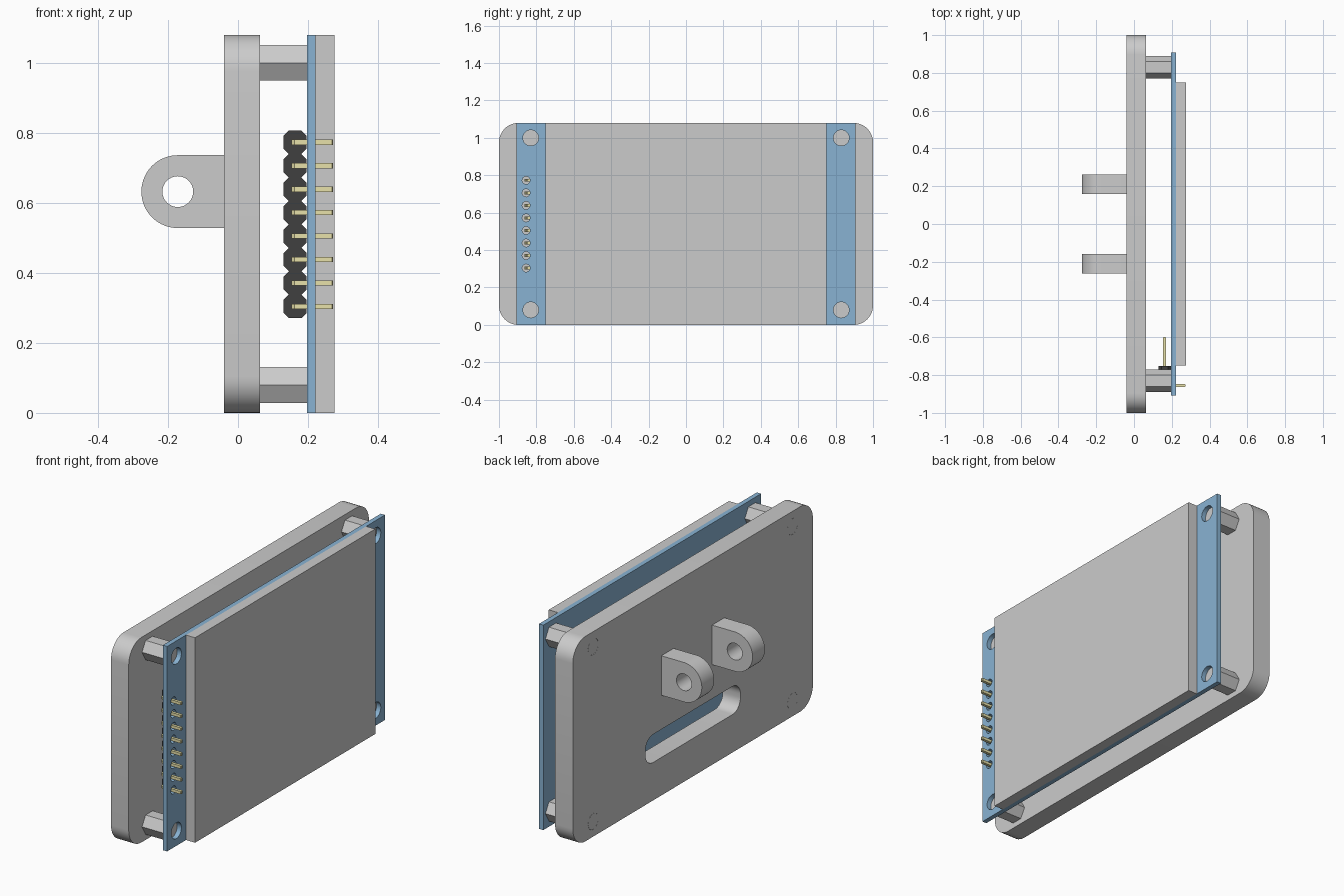
import bpy, bmesh
from math import pi, sin, cos, radians
from mathutils import Vector

if "Cube" in bpy.data.objects:
    bpy.data.objects.remove(bpy.data.objects["Cube"])


def material(name, rgb):
    m = bpy.data.materials.new(name)
    m.diffuse_color = (*rgb, 1)
    m.use_nodes = True
    m.node_tree.nodes["Principled BSDF"].inputs["Base Color"].default_value = m.diffuse_color
    return m


BLUE = material("board_blue", (0.25, 0.45, 0.65))
BLACK = material("header_black", (0.05, 0.05, 0.05))
GOLD = material("pin_gold", (0.8, 0.75, 0.4))
LIGHT = material("standoff_grey", (0.75, 0.75, 0.75))


def arc(cu, cv, r, a0, a1, n):
    return [(cu + r * cos(a0 + (a1 - a0) * i / n), cv + r * sin(a0 + (a1 - a0) * i / n))
            for i in range(n + 1)]


def circle(cu, cv, r, n=32, start=0.0):
    return arc(cu, cv, r, start, start + 2 * pi, n)[:-1]


def rect(u0, u1, v0, v1, r=0.0, n=10):
    if r == 0:
        return [(u0, v0), (u1, v0), (u1, v1), (u0, v1)]
    pts = []
    for i, (u, v) in enumerate([(u1 - r, v1 - r), (u0 + r, v1 - r), (u0 + r, v0 + r), (u1 - r, v0 + r)]):
        pts += arc(u, v, r, i * pi / 2, (i + 1) * pi / 2, n)
    return pts


def extrude(name, loops, axis, lo, hi, mat=None):
    """Fill an outline with holes and extrude it along axis 0=x (y,z), 1=y (z,x), 2=z (x,y)."""
    cu = bpy.data.curves.new(name + "_profile", 'CURVE')
    cu.dimensions = '2D'
    cu.fill_mode = 'BOTH'
    cu.extrude = (hi - lo) / 2
    for pts in loops:
        s = cu.splines.new('POLY')
        s.points.add(len(pts) - 1)
        for p, (u, v) in zip(s.points, pts):
            p.co = (u, v, 0, 1)
        s.use_cyclic_u = True
    tmp = bpy.data.objects.new(name + "_profile", cu)
    bpy.context.collection.objects.link(tmp)
    dg = bpy.context.evaluated_depsgraph_get()
    me = bpy.data.meshes.new_from_object(tmp.evaluated_get(dg))
    bpy.data.objects.remove(tmp)
    bm = bmesh.new()
    bm.from_mesh(me)
    for v in bm.verts:
        co = Vector((0, 0, 0))
        co[(axis + 1) % 3], co[(axis + 2) % 3] = v.co.x, v.co.y
        co[axis] = v.co.z + (lo + hi) / 2
        v.co = co
    bmesh.ops.remove_doubles(bm, verts=bm.verts, dist=1e-5)
    bmesh.ops.recalc_face_normals(bm, faces=bm.faces)
    bm.to_mesh(me)
    bm.free()
    me.name = name
    me.materials.clear()
    if mat:
        me.materials.append(mat)
    ob = bpy.data.objects.new(name, me)
    bpy.context.collection.objects.link(ob)
    bpy.ops.object.select_all(action='DESELECT')
    ob.select_set(True)
    bpy.context.view_layer.objects.active = ob
    bpy.ops.object.shade_smooth_by_angle(angle=radians(30))
    return ob


H = 1.08
CORNERS = [(y, z) for y in (-0.83, 0.83) for z in (0.08, 1.0)]
PIN_Y, PITCH = -0.855, 0.067
PIN_Z = [0.304 + PITCH * i for i in range(8)]
mount_holes = [circle(y, z, 0.042) for y, z in CORNERS]

# Rounded back plate with cable slot and mounting holes
extrude("back_plate", [rect(-1, 1, 0, H, 0.104), rect(-0.396, 0.396, 0.2, 0.348, 0.065)] + mount_holes,
        0, -0.04, 0.063)

# Pair of hinge lugs on the back
lug = arc(0.632, -0.172, 0.104, pi, 2 * pi, 32) + [(0.736, -0.04), (0.528, -0.04)]
for side, y in (("left", -0.2625), ("right", 0.16)):
    extrude(f"hinge_lug_{side}", [lug, circle(0.632, -0.172, 0.044)], 1, y, y + 0.1025)

# Hexagonal standoffs with studs filling the plate holes
for i, (y, z) in enumerate(CORNERS):
    extrude(f"standoff_{i + 1}", [circle(y, z, 0.059, 6)], 0, 0.063, 0.197, LIGHT)
    extrude(f"standoff_stud_{i + 1}", [circle(y, z, 0.0415)], 0, -0.04, 0.063, LIGHT)

# Circuit board with mounting and pin holes
extrude("circuit_board", [rect(-0.907, 0.907, 0, H)] + mount_holes
        + [circle(PIN_Y, z, 0.021, 16) for z in PIN_Z], 0, 0.197, 0.222, BLUE)

# Display panel
extrude("display_panel", [rect(-0.75, 0.75, 0, H)], 0, 0.222, 0.275)

# Right-angle pin header: chamfered housing cells and bent square pins
t, c = 0.0075, 0.004
x0, x1, y1 = 0.161, 0.272, -0.597
pin = [(x0 - t, PIN_Y + t), (x0 - t, PIN_Y), (x0, PIN_Y - t),
       (x1 - c, PIN_Y - t), (x1, PIN_Y - t + c), (x1, PIN_Y + t - c), (x1 - c, PIN_Y + t),
       (x0 + t, PIN_Y + t), (x0 + t, y1 - c), (x0 + t - c, y1), (x0 - t + c, y1), (x0 - t, y1 - c)]
h, k = PITCH / 2, 0.015
for i, z in enumerate(PIN_Z):
    xa, xb = 0.13, 0.196
    cell = [(z - h, xa + k), (z - h + k, xa), (z + h - k, xa), (z + h, xa + k),
            (z + h, xb - k), (z + h - k, xb), (z - h + k, xb), (z - h, xb - k)]
    extrude(f"header_cell_{i + 1}", [cell], 1, -0.818, -0.752, BLACK)
    extrude(f"header_pin_{i + 1}", [pin], 2, z - t, z + t, GOLD)
